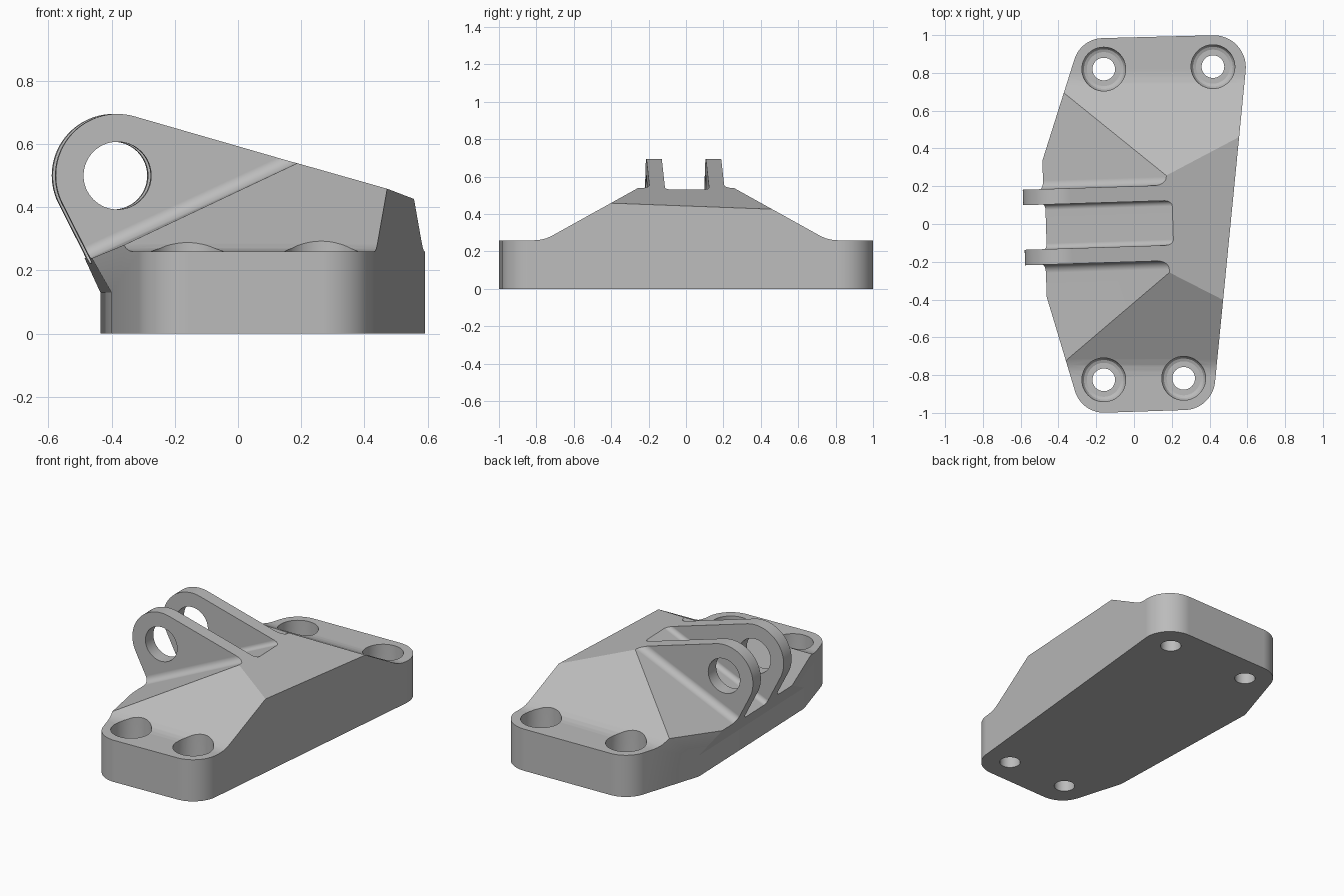
import bpy, bmesh, math
from mathutils import Matrix, Vector

cube = bpy.data.objects.get("Cube")
if cube:
    bpy.data.objects.remove(cube, do_unlink=True)

grey = bpy.data.materials.new("Plain grey metal")
grey.use_nodes = True
COLOUR = (0.5, 0.5, 0.5, 1)
grey.diffuse_color = COLOUR
grey.node_tree.nodes["Principled BSDF"].inputs["Base Color"].default_value = COLOUR

SKEW = Matrix.Rotation(0.032, 4, "Z")     # lugs are turned slightly on the base
SLOPE, RIDGE = 0.46, 0.457                # inclined floor: z = RIDGE + SLOPE * x


def arc(cx, cy, r, a0, a1, steps):
    """Points on an arc, angles in degrees."""
    angles = [math.radians(a0 + (a1 - a0) * i / steps) for i in range(steps + 1)]
    return [(cx + r * math.cos(a), cy + r * math.sin(a)) for a in angles]


def rounded(corner, before, after, r, steps=14):
    """Arc that rounds one corner of a polygon."""
    c = Vector(corner)
    u, v = (Vector(before) - c).normalized(), (Vector(after) - c).normalized()
    half = u.angle(v) / 2
    centre = c + (u + v).normalized() * r / math.sin(half)
    p, q = [c + d * r / math.tan(half) - centre for d in (u, v)]
    total = p.angle(q)
    pts = []
    for i in range(steps + 1):
        t = total * i / steps
        w = (p * math.sin(total - t) + q * math.sin(t)) / math.sin(total)
        pts.append(tuple(centre + w))
    return pts


def prism(name, pts, place, lo, hi, matrix=None):
    """Extrude a profile from lo to hi; place(a, b, t) gives the 3D point."""
    bm = bmesh.new()
    low = [bm.verts.new(place(a, b, lo)) for a, b in pts]
    high = [bm.verts.new(place(a, b, hi)) for a, b in pts]
    bm.faces.new(low)
    bm.faces.new(high)
    for i in range(len(pts)):
        j = (i + 1) % len(pts)
        bm.faces.new((low[i], low[j], high[j], high[i]))
    return finish(name, bm, matrix)


def finish(name, bm, matrix=None):
    if matrix:
        bm.transform(matrix)
    bmesh.ops.recalc_face_normals(bm, faces=bm.faces)
    mesh = bpy.data.meshes.new(name)
    bm.to_mesh(mesh)
    bm.free()
    mesh.materials.append(grey)
    ob = bpy.data.objects.new(name, mesh)
    bpy.context.collection.objects.link(ob)
    return ob


def combine(target, tool, operation):
    tool.hide_render = True
    mod = target.modifiers.new(operation, "BOOLEAN")
    mod.operation, mod.solver, mod.object = operation, "EXACT", tool
    bpy.context.view_layer.objects.active = target
    bpy.ops.object.modifier_apply(modifier=mod.name)
    bpy.data.objects.remove(tool, do_unlink=True)


# Side silhouette with the lug eye, extruded across the whole width
eye = (-0.388, 0.5)
side = [(-0.419, 0), (0.8, 0), (0.8, 0.36)]
side += arc(*eye, 0.195, 73.6, 206.1, 40)
side += [(-0.419, 0.13)]
bracket = prism("bracket_body", side, lambda a, b, t: (a, t, b), -1.3, 1.3, SKEW)

# Plan outline with rounded corners
corners = [(-0.281, 0.981), (0.61, 1.004), (0.415, -0.98), (-0.277, -1.003)]
notch = [(-0.47, -0.36), (-0.75, -0.3), (-0.75, 0.27), (-0.49, 0.32)]
ring = corners + notch
plan = []
for i, radius in enumerate((0.16, 0.17, 0.165, 0.16)):
    plan += rounded(ring[i], ring[i - 1], ring[i + 1], radius)
plan += notch
combine(bracket, prism("plan_tool", plan, lambda a, b, t: (a, b, t), -0.1, 1), "INTERSECT")

# End profile: bolting pads, blended shoulders and ramps
half = [(1.2, -0.1), (1.2, 0.26), (0.81, 0.26), (0.778, 0.263), (0.747, 0.27),
        (0.715, 0.285), (0.25, 0.543), (0.25, 0.9)]
ends = half + [(-y, z) for y, z in reversed(half)]
combine(bracket, prism("end_tool", ends, lambda a, b, t: (t, a, b), -1, 1), "INTERSECT")


# Inclined floors cut away beside and between the lugs, with filleted roots
def on_floor(a, b, t):
    return (t, a, RIDGE + SLOPE * t + b)


IN, OUT, DROP = 0.118, 0.2, -0.02
outer = [(OUT, 0.9)] + arc(OUT + 0.045, 0.045, 0.045, 180, 270, 8) + [(1.4, 0), (1.4, 0.9)]
inner = arc(IN - 0.03, DROP + 0.03, 0.03, 360, 270, 8)
channel = [(IN, 0.9)] + inner
channel += [(-y, h) for y, h in reversed(channel)]
for profile in (outer, [(-y, h) for y, h in outer], channel):
    combine(bracket, prism("floor_tool", profile, on_floor, -1.2, 1.2, SKEW), "DIFFERENCE")

# Pin hole through both lugs
pin = arc(*eye, 0.107, 0, 354.375, 63)
combine(bracket, prism("pin_tool", pin, lambda a, b, t: (a, t, b), -0.5, 0.5, SKEW), "DIFFERENCE")


# Counterbored bolt holes
def bolt_tool(x, y, sides=48):
    bm = bmesh.new()
    steps = [(0.06, -0.1), (0.06, 0.1), (0.09, 0.1), (0.105, 0.106),
             (0.113, 0.118), (0.116, 0.135), (0.116, 0.6)]
    rows = [[bm.verts.new((x + px, y + py, z))
             for px, py in arc(0, 0, r, 0, 360 - 360 / sides, sides - 1)] for r, z in steps]
    for a, b in zip(rows, rows[1:]):
        for i in range(sides):
            j = (i + 1) % sides
            bm.faces.new((a[i], a[j], b[j], b[i]))
    bm.faces.new(rows[0])
    bm.faces.new(rows[-1])
    return finish("bolt_tool", bm)


for x, y in ((-0.16, 0.82), (0.418, 0.833), (-0.16, -0.825), (0.263, -0.817)):
    combine(bracket, bolt_tool(x, y), "DIFFERENCE")

# Smooth curves, crisp edges
bpy.ops.object.select_all(action="DESELECT")
bracket.select_set(True)
bpy.context.view_layer.objects.active = bracket
bpy.ops.object.shade_smooth_by_angle(angle=math.radians(20))
weighted = bracket.modifiers.new("Flat faces stay flat", "WEIGHTED_NORMAL")
weighted.keep_sharp = True
